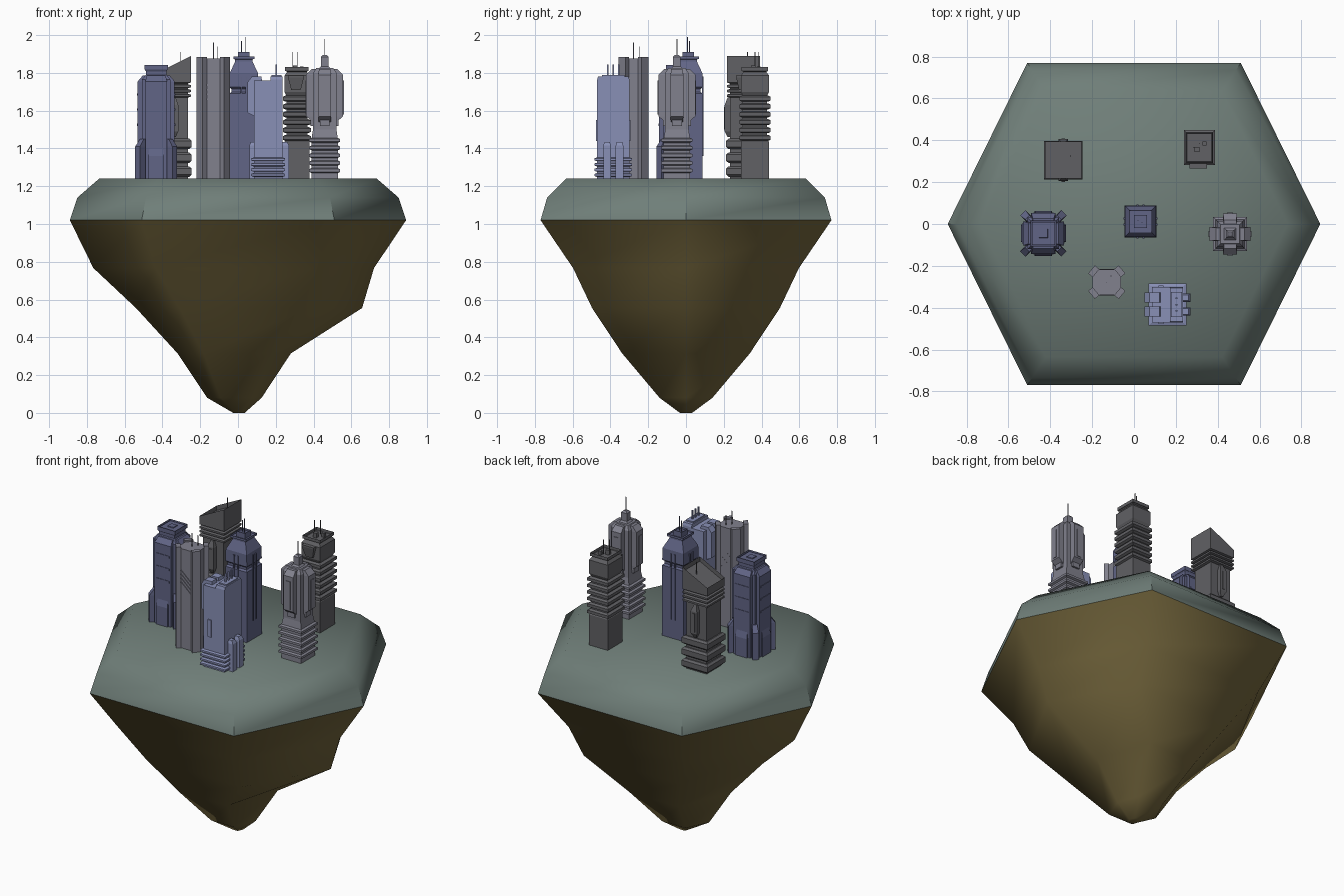
import bpy, bmesh, math
from math import cos, sin, pi

G = 1.235   # buildings start just inside the ground


def material(name, rgb):
    m = bpy.data.materials.new(name)
    m.diffuse_color = (*rgb, 1)
    return m


GREEN = material("ground_green", (0.16, 0.21, 0.19))
BROWN = material("rock_brown", (0.17, 0.13, 0.045))
DARK = material("dark_grey", (0.12, 0.12, 0.13))
NAVY = material("navy", (0.12, 0.13, 0.24))
LIGHT = material("light_grey", (0.22, 0.22, 0.27))
LILAC = material("lilac", (0.25, 0.28, 0.47))


def bridge(bm, rings):
    """Skin a stack of point rings and cap both ends; returns the top face."""
    vs = [[bm.verts.new(p) for p in r] for r in rings]
    n = len(vs[0])
    for a, b in zip(vs, vs[1:]):
        for i in range(n):
            j = (i + 1) % n
            bm.faces.new((a[i], a[j], b[j], b[i]))
    bm.faces.new(vs[0][::-1])
    return bm.faces.new(vs[-1])


def finish(bm, name, mat, smooth=None):
    bmesh.ops.recalc_face_normals(bm, faces=bm.faces)
    me = bpy.data.meshes.new(name)
    bm.to_mesh(me)
    bm.free()
    me.materials.append(mat)
    ob = bpy.data.objects.new(name, me)
    bpy.context.collection.objects.link(ob)
    if smooth:
        bpy.ops.object.select_all(action='DESELECT')
        ob.select_set(True)
        bpy.context.view_layer.objects.active = ob
        bpy.ops.object.shade_smooth_by_angle(angle=math.radians(smooth))


class Tower:
    def __init__(self, name, x, y, mat):
        self.name, self.x, self.y, self.mat, self.bm = name, x, y, mat, bmesh.new()

    def stack(self, rows, off=(0, 0), rot=0, cut=0, tilt=0, roof=0):
        """Loft rectangles (z, half x, half y[, shift x]); off/rot place them round the centre."""
        rings = []
        for z, hx, hy, *s in rows:
            s = s[0] if s else 0
            pts = [(hx, -hy), (hx, hy), (-hx, hy), (-hx, -hy)]
            if cut:
                a, b = hx - cut, hy - cut
                pts = [(hx, -b), (hx, b), (a, hy), (-a, hy), (-hx, b), (-hx, -b), (-a, -hy), (a, -hy)]
            ring = []
            for px, py in pts:
                px, py = px + off[0] + s, py + off[1]
                ring.append((self.x + px * cos(rot) - py * sin(rot),
                             self.y + px * sin(rot) + py * cos(rot), z))
            rings.append(ring)
        top = bridge(self.bm, rings)
        for v in top.verts:
            v.co.z += tilt * (v.co.x - self.x)
        if roof:   # parapet with sunken roof
            bmesh.ops.inset_region(self.bm, faces=[top], thickness=0.013)
            for v in top.verts:
                v.co.z -= roof

    def box(self, x, y, z0, z1, hx, hy, rot=0):
        self.stack([(z0, hx, hy), (z1, hx, hy)], (x, y), rot)

    def ribs(self, z0, z1, n, hx, hy, fill=0.6):
        p = (z1 - z0) / n
        for i in range(n):
            z = z0 + i * p
            self.stack([(z, hx - .012, hy - .012), (z + p * .15, hx, hy),
                        (z + p * fill, hx, hy), (z + p * (fill + .15), hx - .012, hy - .012)])

    def mast(self, x, y, z0, z1, r=0.002):
        self.box(x, y, z0, z1, r, r)

    def done(self):
        finish(self.bm, self.name, self.mat)


# Floating island: hexagonal rings (z, left x, right x, y)
def island(name, rows, mat, angle):
    bm = bmesh.new()
    k = 0.573
    bridge(bm, [[(r, 0, z), (r * k, y, z), (-l * k, y, z), (-l, 0, z),
                 (-l * k, -y, z), (r * k, -y, z)] for z, l, r, y in rows])
    finish(bm, name, mat, angle)


island("ground_slab", [(1.02, .89, .89, .77), (1.14, .85, .85, .735), (1.24, .735, .735, .635)], GREEN, 50)
island("rock_underside", [(0, .025, .035, .032), (.08, .163, .125, .14), (.315, .32, .28, .338),
                          (.555, .54, .657, .497), (.767, .766, .72, .598), (1.02, .89, .89, .77)], BROWN, 80)

# Back left tower: heavy base ribs, fine upper ribs, slanted roof
t = Tower("slant_roof_tower", -.338, .305, DARK)
t.stack([(G, .072, .072), (1.76, .072, .072)])
t.ribs(1.25, 1.47, 3, .092, .092)
t.ribs(1.67, 1.77, 4, .088, .088)
t.stack([(1.76, .088, .088), (1.845, .088, .088)], tilt=.5, roof=.03)
for s in (1, -1):
    t.stack([(1.46, .008, .015), (1.49, .022, .03), (1.63, .022, .03), (1.67, .008, .015)], (0, s * .07))
    t.box(0, s * .098, 1.5, 1.62, .008, .006)
t.mast(.035, .02, 1.8, 1.91)
t.done()

# Back right tower: ribbed waist, flared head, front balcony
t = Tower("ribbed_tower", .312, .365, DARK)
t.stack([(G, .066, .075), (1.435, .066, .075), (1.45, .056, .065), (1.68, .056, .065),
         (1.7, .066, .075), (1.785, .066, .075), (1.805, .052, .06)])
t.ribs(1.44, 1.69, 6, .074, .083)
t.stack([(1.805, .052, .06), (1.812, .062, .07), (1.83, .062, .07)], roof=.02)
t.stack([(1.71, .025, .008), (1.775, .042, .022), (1.785, .042, .022)], (-.005, -.077))
t.box(-.01, -.01, 1.8, 1.84, .012, .012)
t.box(.025, .02, 1.8, 1.835, .01, .01)
t.mast(-.025, 0, 1.82, 1.91)
t.mast(.002, .02, 1.82, 1.91)
t.done()

# Left tower: crossed wings, corner buttresses, stepped crown
t = Tower("buttress_tower", -.433, -.045, NAVY)
t.stack([(G, .075, .075), (1.765, .075, .075), (1.79, .055, .055), (1.835, .055, .055)])
t.stack([(1.8, .05, .05), (1.82, .062, .062), (1.842, .062, .062)], roof=.025)
t.stack([(1.81, .028, .028), (1.84, .02, .02)])
for i in range(4):
    a = i * pi / 2
    t.stack([(G, .02, .058), (1.755, .02, .058), (1.785, .006, .05, -.012)], (.078, 0), a)
    for z in (1.52, 1.6, 1.68):
        t.box(.097, 0, z, z + .012, .004, .048, a)
    t.stack([(G, .008, .042), (1.36, .008, .042), (1.4, .002, .036, -.004)], (.1, 0), a)
    t.stack([(G, .022, .018), (1.41, .022, .018), (1.45, .006, .014, -.015)], (.117, 0), a + pi / 4)
t.done()

# Central tower: tall shaft with grooved sides and tapered shoulders
t = Tower("central_tower", .031, .012, NAVY)
t.stack([(G, .076, .076), (1.69, .076, .076), (1.7, .066, .066), (1.715, .066, .066),
         (1.725, .076, .076), (1.8, .074, .074), (1.86, .046, .046), (1.875, .046, .046)])
t.stack([(1.868, .042, .042), (1.876, .056, .056), (1.888, .056, .056)], roof=.015)
t.stack([(1.87, .03, .03), (1.91, .03, .03)], roof=.012)
for i in range(4):
    for s in (1, -1):
        t.box(.077, s * .014, 1.36, 1.78, .004, .004, i * pi / 2)
t.mast(-.012, .006, 1.88, 1.97)
t.mast(.008, -.004, 1.88, 1.99)
t.done()

# Front left tower: chamfered shaft with four corner piers
t = Tower("corner_pier_tower", -.13, -.278, LIGHT)
t.stack([(G, .068, .06), (1.875, .068, .06)], cut=.022)
for sx in (1, -1):
    for sy in (1, -1):
        t.stack([(G, .014, .025), (1.885, .014, .025)], (.081, 0), math.atan2(sy * .046, sx * .055))
for s in (1, -1):
    for i in range(4):   # slanted ledges
        z = 1.7 - i * .025
        t.stack([(z, .036, .003), (z + .008, .036, .003)], (.0, s * .061))
        for v in t.bm.verts[:][-8:]:
            v.co.z -= (v.co.x - t.x) * .9
t.mast(0, .0, 1.87, 1.96)
t.mast(.02, .03, 1.87, 1.94)
t.done()

# Front right tower: ribbed base, twin overhanging pods, low twin towers
t = Tower("twin_pod_tower", .16, -.385, LILAC)
t.stack([(G, .075, .085), (1.76, .075, .085)])
t.stack([(1.74, .032, .085), (1.765, .032, .085), (1.782, .032, .08)], (.043, 0))
t.box(.043, 0, 1.77, 1.79, .026, .06)
t.ribs(1.25, 1.36, 4, .09, .1, .55)
for s in (1, -1):
    y = s * .033
    t.stack([(1.56, .012, .024, .028), (1.59, .04, .024), (1.75, .04, .024), (1.78, .025, .024, .008)], (-.07, y))
    t.stack([(G, .024, .02), (1.415, .024, .02), (1.435, .014, .014)], (.086, y))
    t.stack([(G, .02, .02), (1.415, .02, .02), (1.435, .012, .014)], (-.08, y))
    t.stack([(1.44, .012, .006), (1.55, .012, .006)], (-.03, s * .086))
for y in (-.03, 0, .03):
    t.mast(.043, y, 1.78, 1.845, .004)
t.done()

# Right tower: ribbed base, four hanging wings and a spire
t = Tower("wing_tower", .459, -.048, LIGHT)
t.stack([(G, .07, .07), (1.45, .07, .07), (1.5, .062, .062), (1.8, .062, .062), (1.825, .045, .045)])
t.ribs(1.27, 1.47, 5, .082, .082, .5)
for i in range(4):
    a = i * pi / 2
    t.stack([(1.54, .012, .032, -.018), (1.57, .03, .034), (1.79, .03, .034), (1.82, .014, .03, -.014)], (.068, 0), a)
    t.box(.098, 0, 1.58, 1.76, .004, .014, a)
    t.box(.066, 0, 1.52, 1.55, .008, .026, a)
t.stack([(1.82, .034, .034), (1.835, .02, .02), (1.885, .02, .02), (1.895, .01, .01)])
t.mast(0, 0, 1.88, 1.98)
t.done()
